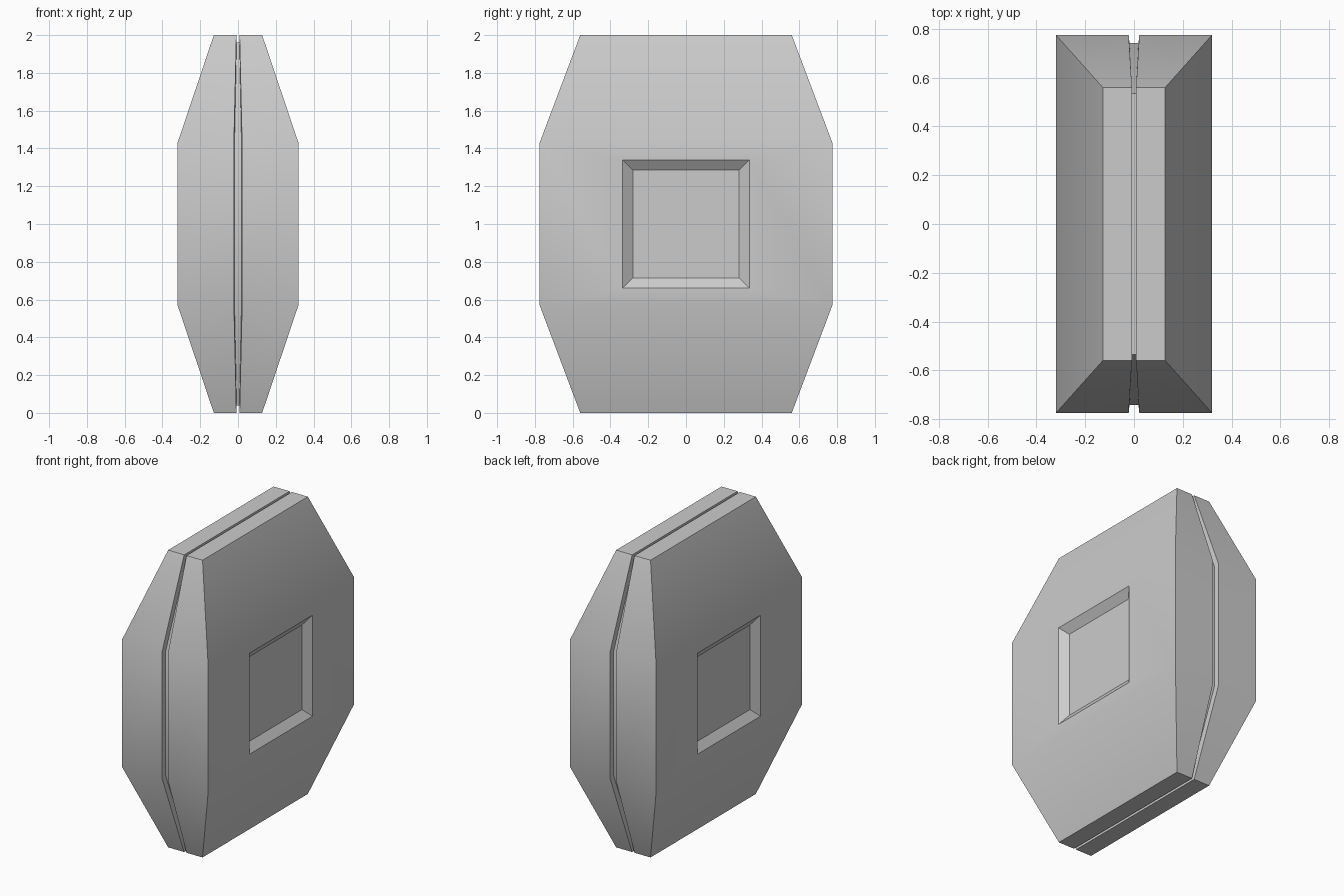
import bpy, bmesh, math

if "Cube" in bpy.data.objects:
    bpy.data.objects.remove(bpy.data.objects["Cube"])

# Octagonal outline: (y, z, half thickness)
THIN, THICK = 0.128, 0.32
half = [(-0.56, 0.0, THIN), (0.56, 0.0, THIN), (0.775, 0.57, THICK)]
outer = half + [(0.775, 1.43, THICK), (0.56, 2.0, THIN), (-0.56, 2.0, THIN),
                (-0.775, 1.43, THICK), (-0.775, 0.57, THICK)]
# Groove floor: same outline pulled inwards
SIDE_Y = {0.56: 0.535, 0.775: 0.742}
SIDE_Z = {0.0: 0.04, 0.57: 0.58, 1.43: 1.42, 2.0: 1.96}
floor = [(math.copysign(SIDE_Y[abs(y)], y), SIDE_Z[z], x) for y, z, x in outer]

bm = bmesh.new()


def ring(points, k):
    return [bm.verts.new((x * k, y, z)) for y, z, x in points]


def rect(x, hy, hz):
    return [bm.verts.new((x, y, 1.0 + z)) for y, z in
            ((-hy, -hz), (hy, -hz), (hy, hz), (-hy, hz))]


def bridge(a, b):
    n = len(a)
    for i in range(n):
        j = (i + 1) % n
        bm.faces.new((a[i], a[j], b[j], b[i]))


# Rim with the central groove running all the way round
rings = [ring(outer, 1), ring(outer, 0.068), ring(floor, 0.058),
         ring(floor, -0.058), ring(outer, -0.068), ring(outer, -1)]
for a, b in zip(rings, rings[1:]):
    bridge(a, b)

# Broad sides, each with a square bevelled recess
for r, s in ((rings[0], 1), (rings[-1], -1)):
    bm.faces.new((r[0], r[1], r[2], r[7]))
    bm.faces.new((r[6], r[3], r[4], r[5]))
    mouth = rect(s * THICK, 0.335, 0.34)
    bed = rect(s * (THICK - 0.04), 0.28, 0.285)
    bridge([r[7], r[2], r[3], r[6]], mouth)
    bridge(mouth, bed)
    bm.faces.new(bed)

bmesh.ops.recalc_face_normals(bm, faces=bm.faces)
mesh = bpy.data.meshes.new("grooved_body")
bm.to_mesh(mesh)
bm.free()
body = bpy.data.objects.new("grooved_body", mesh)
bpy.context.collection.objects.link(body)
bpy.context.view_layer.objects.active = body
body.select_set(True)
bpy.ops.object.shade_smooth_by_angle(angle=math.radians(30))
